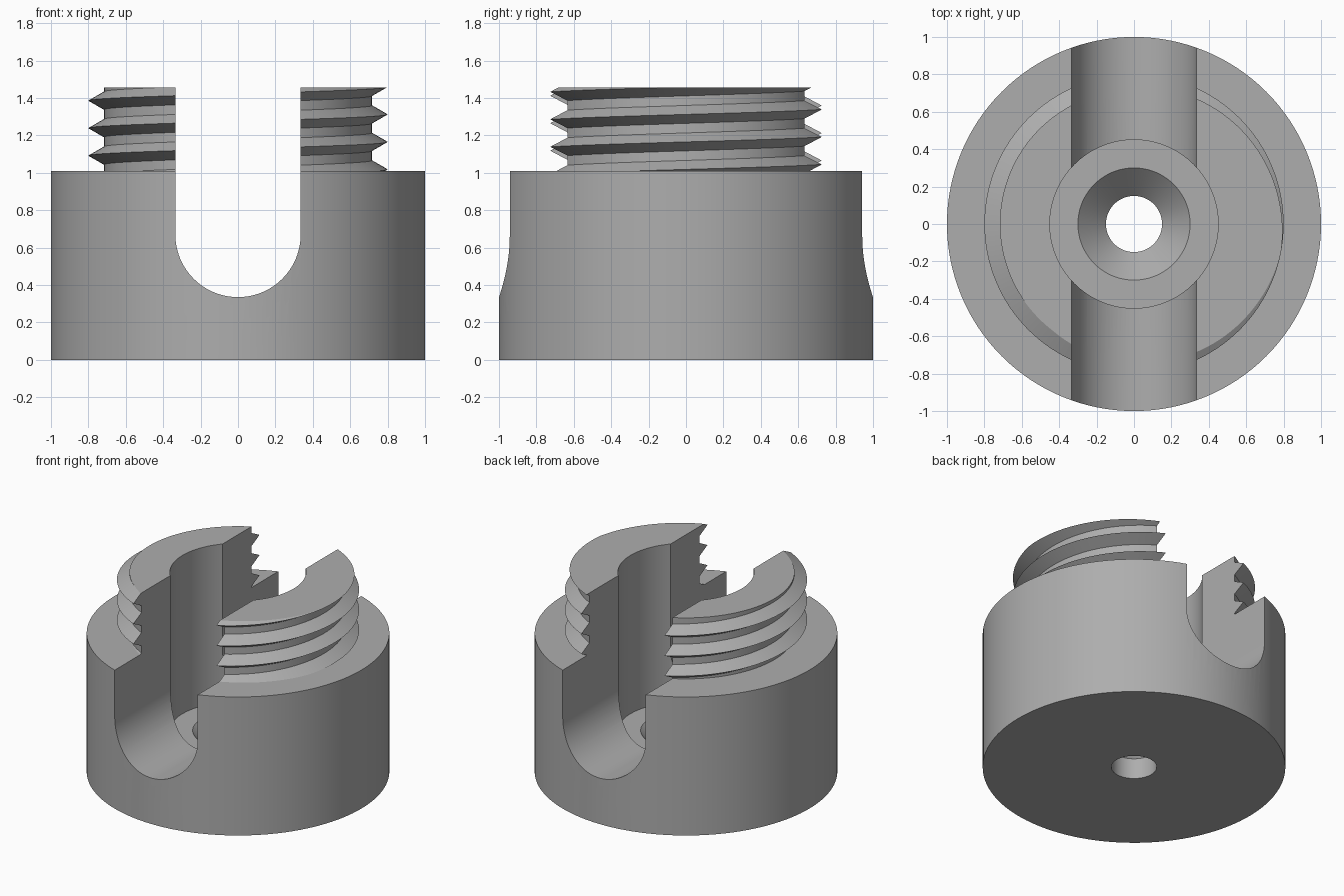
import bpy, bmesh, math

if "Cube" in bpy.data.objects:
    bpy.data.objects.remove(bpy.data.objects["Cube"])

N = 128                              # segments around
PITCH, ROOT, CREST = 0.147, 0.717, 0.8
FLANK = (CREST - ROOT) * math.tan(math.radians(30))
TOP, SHOULDER = 1.455, 1.01

grey = bpy.data.materials.new("plain grey")
grey.diffuse_color = (0.42, 0.42, 0.42, 1)
grey.use_nodes = True
grey.node_tree.nodes["Principled BSDF"].inputs["Base Color"].default_value = grey.diffuse_color


def finish(name, bm):
    bmesh.ops.recalc_face_normals(bm, faces=bm.faces)
    me = bpy.data.meshes.new(name)
    bm.to_mesh(me)
    bm.free()
    ob = bpy.data.objects.new(name, me)
    me.materials.append(grey)
    bpy.context.collection.objects.link(ob)
    return ob


def lathe(name, profile):
    """Solid of revolution about z, capped at both ends."""
    bm = bmesh.new()
    rings = [[bm.verts.new((r * math.cos(2 * math.pi * i / N),
                            r * math.sin(2 * math.pi * i / N), z)) for i in range(N)]
             for r, z in profile]
    for a, b in zip(rings, rings[1:]):
        for i in range(N):
            j = (i + 1) % N
            bm.faces.new((a[i], a[j], b[j], b[i]))
    bm.faces.new(rings[0])
    bm.faces.new(rings[-1])
    return finish(name, bm)


def threaded_stub(name):
    """Helical 60 degree thread, trimmed flat at both ends."""
    bm = bmesh.new()
    rows = []
    for s in range(N * 9):
        a = 2 * math.pi * s / N
        z = 1.312 - 5 * PITCH + PITCH * s / N
        rows.append([bm.verts.new((r * math.cos(a), r * math.sin(a), z + dz))
                     for r, dz in ((ROOT, -FLANK), (CREST, 0), (ROOT, FLANK))])
    for s in range(len(rows) - 1):
        p, q = rows[s], rows[s + 1]
        bm.faces.new((p[0], q[0], q[1], p[1]))
        bm.faces.new((p[1], q[1], q[2], p[2]))
        if s + N + 1 < len(rows):        # flat root up to the next turn
            bm.faces.new((p[2], q[2], rows[s + N + 1][0], rows[s + N][0]))
    for z, d in ((TOP, 1), (SHOULDER - 0.1, -1)):
        geom = bm.verts[:] + bm.edges[:] + bm.faces[:]
        bmesh.ops.bisect_plane(bm, geom=geom, dist=1e-6, plane_co=(0, 0, z),
                               plane_no=(0, 0, d), clear_outer=True)
    bmesh.ops.holes_fill(bm, edges=[e for e in bm.edges if e.is_boundary], sides=0)
    return finish(name, bm)


def slot(name, half, centre_z):
    """U-shaped cutter running front to back."""
    pts = [(half, 1.7)] + [(half * math.cos(t), centre_z - half * math.sin(t))
                           for t in (math.pi * i / 48 for i in range(49))] + [(-half, 1.7)]
    bm = bmesh.new()
    a = [bm.verts.new((x, -1.3, z)) for x, z in pts]
    b = [bm.verts.new((x, 1.3, z)) for x, z in pts]
    for i in range(len(pts)):
        j = (i + 1) % len(pts)
        bm.faces.new((a[i], a[j], b[j], b[i]))
    bm.faces.new(a)
    bm.faces.new(b)
    return finish(name, bm)


# Main body, threaded stub on top, then the slot and stepped bore
body = lathe("threaded_post_body", [(1, 0), (1, SHOULDER)])
bore_profile = [(0.15, -0.1), (0.15, 0.15), (0.3, 0.3), (0.45, 0.3), (0.45, 1.7)]
steps = [(threaded_stub("thread_helper"), 'UNION'),
         (slot("slot_cutter", 0.335, 0.67), 'DIFFERENCE'),
         (lathe("bore_cutter", bore_profile), 'DIFFERENCE')]

bpy.context.view_layer.objects.active = body
for tool, op in steps:
    tool.hide_render = True
    mod = body.modifiers.new(tool.name, 'BOOLEAN')
    mod.operation, mod.solver, mod.object = op, 'EXACT', tool
    bpy.ops.object.modifier_apply(modifier=mod.name)
    bpy.data.objects.remove(tool)

# Smooth curved walls, keep edges crisp
bpy.ops.object.select_all(action='DESELECT')
body.select_set(True)
bpy.ops.object.shade_smooth_by_angle(angle=math.radians(25))
